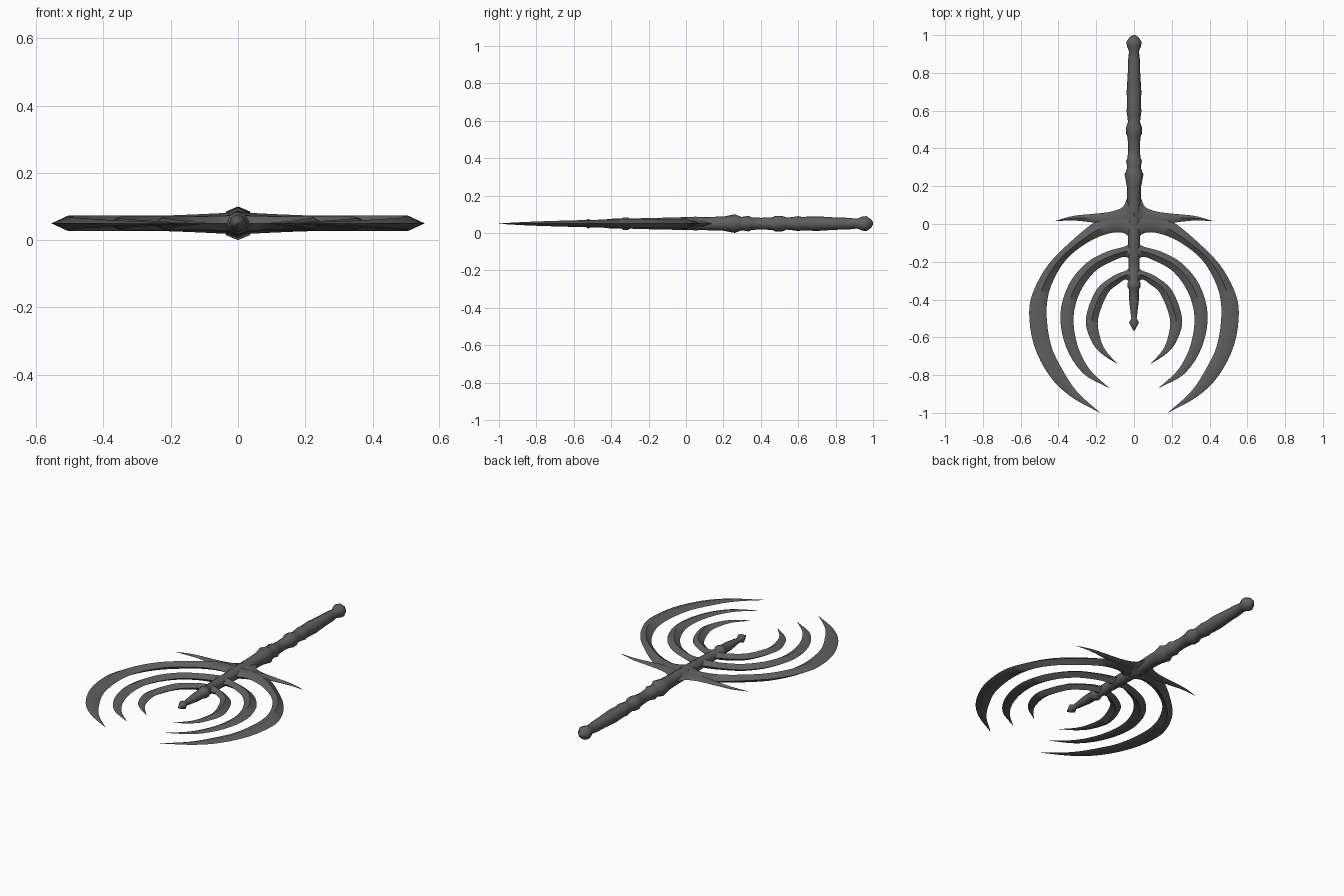
import bpy
import math
from mathutils import Vector

MID_Z = 0.05          # height of the flat plane the whole piece lies in
SIDES = 8             # sides of the turned shaft

default_cube = bpy.data.objects.get("Cube")
if default_cube:
    bpy.data.objects.remove(default_cube, do_unlink=True)

# Single dark iron material
iron = bpy.data.materials.new("dark_iron")
iron.use_nodes = True
iron_colour = (0.115, 0.115, 0.115, 1.0)
iron.diffuse_color = iron_colour
shader = iron.node_tree.nodes["Principled BSDF"]
shader.inputs["Base Color"].default_value = iron_colour
shader.inputs["Roughness"].default_value = 0.6


def make_object(name, verts, faces, smooth_angle):
    mesh = bpy.data.meshes.new(name)
    mesh.from_pydata(verts, [], faces)
    mesh.validate()
    mesh.materials.append(iron)
    obj = bpy.data.objects.new(name, mesh)
    bpy.context.collection.objects.link(obj)
    bpy.ops.object.select_all(action="DESELECT")
    obj.select_set(True)
    bpy.context.view_layer.objects.active = obj
    bpy.ops.object.mode_set(mode="EDIT")
    bpy.ops.mesh.select_all(action="SELECT")
    bpy.ops.mesh.normals_make_consistent(inside=False)
    bpy.ops.object.mode_set(mode="OBJECT")
    bpy.ops.object.shade_smooth_by_angle(angle=math.radians(smooth_angle))
    return obj


def smooth_path(points, steps=4):
    """Catmull-Rom curve through the given points."""
    pts = [Vector(p) for p in points]
    pts = [2 * pts[0] - pts[1]] + pts + [2 * pts[-1] - pts[-2]]
    path = []
    for a, b, c, d in zip(pts, pts[1:], pts[2:], pts[3:]):
        for i in range(steps):
            t = i / steps
            path.append(0.5 * (2 * b + (c - a) * t
                               + (2 * a - 5 * b + 4 * c - d) * t ** 2
                               + (3 * b - a - 3 * c + d) * t ** 3))
    path.append(pts[-2])
    return path


def loft(rings):
    """Join equal rings into a closed skin with capped ends."""
    n = len(rings[0])
    verts = [v for ring in rings for v in ring]
    faces = []
    for r in range(len(rings) - 1):
        for k in range(n):
            m = (k + 1) % n
            faces.append((r * n + k, r * n + m, (r + 1) * n + m, (r + 1) * n + k))
    last = (len(rings) - 1) * n
    faces.append(tuple(range(n)))
    faces.append(tuple(range(last, last + n)))
    return verts, faces


def blade(name, outer, inner, thick, root_thick):
    """Ridged blade between two edge curves, mirrored to both sides."""
    outer, inner = smooth_path(outer), smooth_path(inner)
    count = len(outer) - 1
    rings = []
    for i, (a, b) in enumerate(zip(outer, inner)):
        t = i / count
        half = thick * min(1, 2.2 * (1 - t)) ** 0.8
        half += (root_thick - thick) * max(0, 1 - 4 * t)
        half = max(half, 0.0008)
        mid = (a + b) / 2
        rings.append([(a.x, a.y, MID_Z), (mid.x, mid.y, MID_Z + half),
                      (b.x, b.y + 0.0005, MID_Z), (mid.x, mid.y, MID_Z - half)])
    obj = make_object(name, *loft(rings), 60)
    mirror = obj.modifiers.new("both_sides", "MIRROR")
    mirror.use_clip = True
    return obj


# Turned shaft: pommel, grip, collars, core rod and pointed finial
shaft_profile = [
    (1, .006), (.99, .022), (.965, .04), (.94, .037), (.915, .026), (.87, .031),
    (.8, .033), (.7, .039), (.62, .036), (.6, .04), (.575, .036), (.54, .032),
    (.515, .041), (.48, .042), (.46, .034), (.4, .031), (.35, .034), (.335, .042),
    (.3, .036), (.285, .04), (.262, .05), (.2, .038), (.1, .035), (0, .035),
    (-.1, .032), (-.2, .03), (-.3, .027), (-.31, .034), (-.335, .034), (-.345, .027),
    (-.4, .026), (-.47, .018), (-.5, .014), (-.522, .026), (-.55, .011), (-.565, .003),
]
shaft_rings = []
for y, radius in shaft_profile:
    angles = [math.tau * k / SIDES for k in range(SIDES)]
    shaft_rings.append([(radius * math.cos(a), y, MID_Z + radius * math.sin(a))
                        for a in angles])
make_object("turned_shaft", *loft(shaft_rings), 60)

# Cross guard spikes flaring out of the shaft
blade("guard_spikes",
      [(0, .2), (.035, .14), (.06, .09), (.12, .066), (.2, .055), (.32, .043), (.42, .015)],
      [(0, -.1), (.02, -.06), (.06, -.03), (.12, -.01), (.2, .005), (.32, .018), (.42, .014)],
      0.018, 0.038)

# Three nested crescents, large to small
blade("large_crescent",
      [(0, .06), (.1, .055), (.2, .015), (.32, -.08), (.45, -.21), (.53, -.35),
       (.555, -.47), (.53, -.64), (.45, -.8), (.34, -.91), (.18, -1)],
      [(0, -.1), (.05, -.05), (.13, -.05), (.24, -.095), (.36, -.19), (.44, -.33),
       (.463, -.47), (.44, -.64), (.38, -.77), (.3, -.89), (.18, -.999)],
      0.023, 0.033)
blade("middle_crescent",
      [(0, -.07), (.04, -.115), (.14, -.145), (.25, -.205), (.345, -.32), (.39, -.48),
       (.36, -.65), (.27, -.79), (.13, -.87)],
      [(0, -.23), (.04, -.175), (.12, -.2), (.21, -.255), (.285, -.36), (.32, -.49),
       (.3, -.64), (.235, -.77), (.13, -.869)],
      0.021, 0.028)
blade("small_crescent",
      [(0, -.21), (.04, -.245), (.11, -.275), (.2, -.35), (.255, -.5), (.23, -.61),
       (.18, -.68), (.09, -.74)],
      [(0, -.34), (.04, -.295), (.085, -.32), (.14, -.37), (.19, -.5), (.18, -.6),
       (.15, -.67), (.09, -.739)],
      0.02, 0.025)
